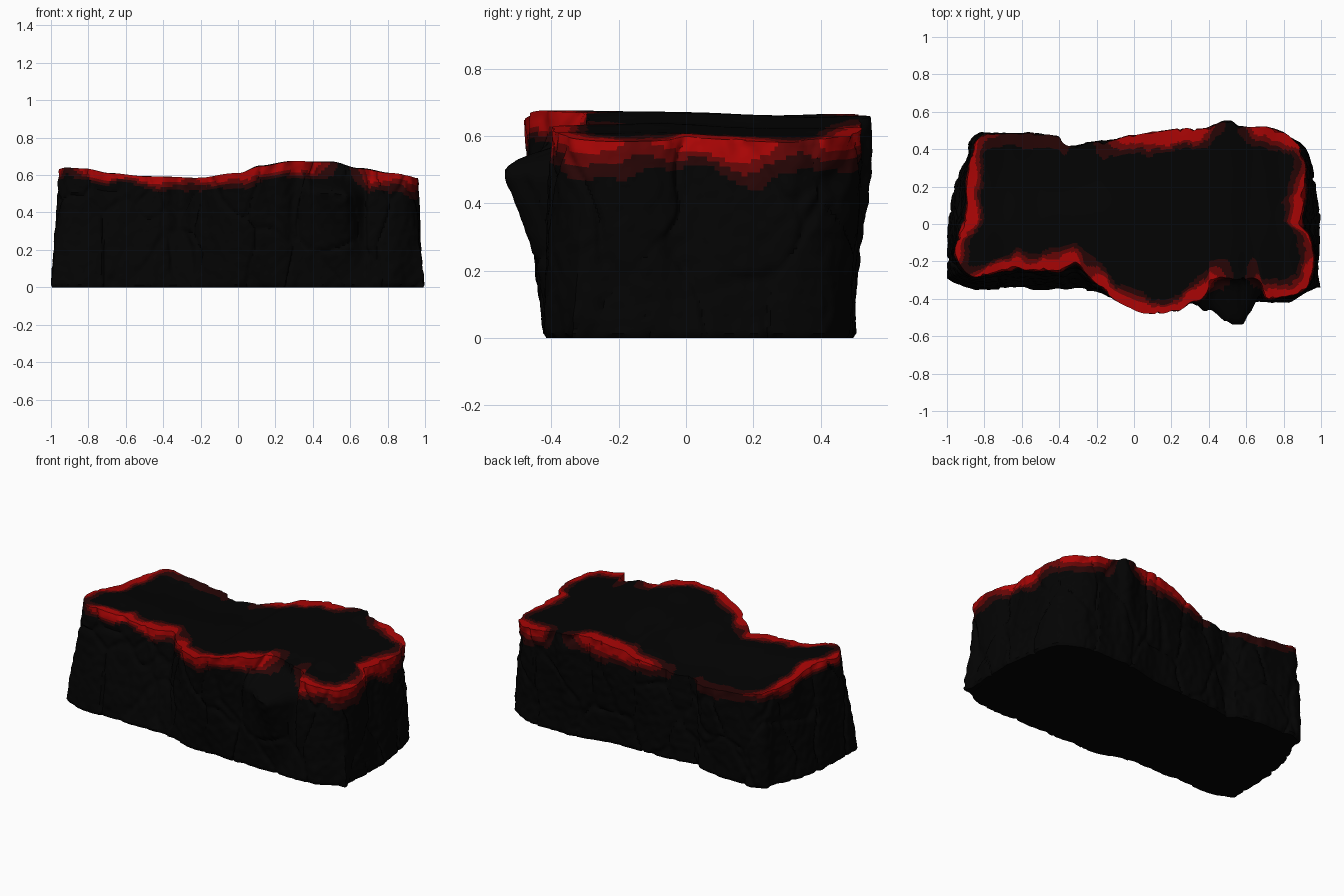
import bpy
import bmesh
import math
from mathutils import Vector, noise

cube = bpy.data.objects.get("Cube")
if cube:
    bpy.data.objects.remove(cube)


def make_material(name, colour):
    material = bpy.data.materials.new(name)
    material.use_nodes = True
    material.diffuse_color = (*colour, 1)
    shader = material.node_tree.nodes["Principled BSDF"]
    shader.inputs["Base Color"].default_value = (*colour, 1)
    shader.inputs["Roughness"].default_value = 1
    return material


def smoothstep(low, high, value):
    t = min(max((value - low) / (high - low), 0), 1)
    return t * t * (3 - 2 * t)


def clamp(value, low, high):
    return min(max(value, low), high)


# Outline of the upper rim, anticlockwise, in hundredths
RIM = [(-94, -20), (-87, -27), (-78, -27), (-66, -24), (-52, -25), (-40, -24),
       (-31, -20), (-24, -28), (-15, -37), (-4, -44), (8, -48), (22, -47),
       (30, -42), (37, -39), (43, -30), (56, -29), (67, -30), (71, -40),
       (84, -38), (92, -33), (95, -20), (94, -8), (90, 0), (90, 10),
       (91, 22), (91, 37), (83, 46), (72, 51), (57, 52), (49, 55),
       (36, 51), (18, 50), (0, 48), (-16, 44), (-35, 42), (-41, 47),
       (-55, 48), (-72, 48), (-81, 48), (-86, 44), (-87, 36), (-90, 22),
       (-89, 8), (-94, -8), (-96, -14)]

# Height of the upper surface along x
RIDGE = [(-1, .62), (-.92, .64), (-.82, .635), (-.68, .61), (-.5, .595), (-.2, .585),
         (0, .61), (.12, .65), (.3, .675), (.5, .67), (.65, .635), (.82, .61), (1, .58)]

# Places where the glowing rim fades: x, y, radius, strength
FADES = [(.56, -.3, .12, 1), (.53, .54, .13, 1), (-.27, .43, .22, 1), (-.65, .48, .24, .75),
         (.92, .32, .13, .6), (-.26, -.25, .09, .5), (.95, -.16, .1, .45), (-.92, -.25, .08, .9)]

STEPS, WALL_ROWS, CAP_RINGS = 14, 44, 28


def ridge_height(x):
    for (x0, z0), (x1, z1) in zip(RIDGE, RIDGE[1:]):
        if x <= x1:
            return z0 + (z1 - z0) * smoothstep(x0, x1, x)
    return RIDGE[-1][1]


def surface_height(x, y):
    """Ridge profile, sinking towards the back at low x."""
    sink = .012 + .03 * smoothstep(.1, -.4, x)
    bumps = .005 * noise.noise(Vector((x * 5, y * 5, 0)))
    return ridge_height(x) - sink * smoothstep(-.1, .3, y) + bumps


def smooth_outline(points):
    """Closed curve through all the points."""
    result = []
    count = len(points)
    for i in range(count):
        a, b, c, d = (Vector(points[(i + k) % count]) / 100 for k in (-1, 0, 1, 2))
        for s in range(STEPS):
            t = s / STEPS
            result.append((b * 2 + (c - a) * t + (a * 2 - b * 5 + c * 4 - d) * t ** 2
                           + (b * 3 - a - c * 3 + d) * t ** 3) / 2)
    return result


def foot_point(p):
    """Ground point below a rim point: ends flare, corners are rounded, back tucks under."""
    x, y = p
    flare = .1 * smoothstep(.78, .9, abs(x)) * smoothstep(-.41, -.2, y)
    flare *= 1 - .75 * smoothstep(.05, .4, y)
    foot_x = clamp(x + math.copysign(flare, x), -1, .995)
    front = -.35 - .07 * smoothstep(-.3, 0, x) + .1 * smoothstep(.82, .98, abs(x))
    foot_y = min(y, .5 - .055 * smoothstep(-.75, -.35, x) * (1 - smoothstep(.1, .5, x)))
    foot_y += (front - foot_y) * smoothstep(-.08, -.21, y)
    return Vector((foot_x, foot_y))


def glow_strength(p):
    glow = 1
    for x, y, radius, strength in FADES:
        glow *= 1 - strength * math.exp(-((p - Vector((x, y))).length / radius) ** 2)
    return glow


def rock_relief(p):
    """Vertical lumps cut by narrow cracks."""
    lumps = noise.noise(Vector((p.x * 7, p.y * 7, p.z * 2))) * .014
    chips = noise.noise(p * 26) * .006
    warped = Vector((p.x * 4, p.y * 4, p.z * 2)) + noise.noise_vector(p * 4) * .3
    near = noise.voronoi(warped)[0]
    crack = 1 - smoothstep(0, .1, near[1] - near[0])
    return lumps + chips - .012 * crack


def wall_column(rim, outward):
    """Points from the ground up to the rim, with the ledge at the front."""
    foot = foot_point(rim)
    top = surface_height(*rim)
    column = []
    for row in range(WALL_ROWS + 1):
        t = row / WALL_ROWS
        flat = foot.lerp(rim, smoothstep(.1, .85, t) if rim.y > .4 else t)
        if rim.y < -.2:
            reach = smoothstep(.28, .54, rim.x) * (1 - smoothstep(.56, .72, rim.x))
            profile = (t / .75) ** 1.4 if t <= .75 else 1 - smoothstep(.75, .93, t)
            flat.y -= .23 * reach * profile
        point = Vector((flat.x, flat.y, top * t))
        push = rock_relief(point) - (.01 if row == 0 else 0)
        point.xy = flat + outward * push
        column.append(point)
    return column


# Build each column from the ground, over the rim, to the middle of the top
outline = smooth_outline(RIM)
total = len(outline)
bm = bmesh.new()
columns = []
for i, rim in enumerate(outline):
    tangent = outline[(i + 8) % total] - outline[i - 8]
    outward = Vector((tangent.y, -tangent.x)).normalized()
    points = wall_column(rim, outward)
    edge = points[-1]
    middle = Vector((clamp(edge.x, -.6, .6), .05))
    for ring in range(1, CAP_RINGS + 1):
        flat = edge.xy.lerp(middle, (ring / CAP_RINGS) ** 1.6)
        points.append(Vector((flat.x, flat.y, surface_height(*flat))))
    columns.append([bm.verts.new(p) for p in points])


def band_index(column, row, glow):
    """Colour band from distance to the rim, broken up by noise."""
    here = (column[row].co + column[row + 1].co) / 2
    rim = column[WALL_ROWS].co
    away = (here - rim).length
    reach = .07 + .04 * smoothstep(-.2, .15, rim.x) if row < WALL_ROWS else .105
    reach *= 1 + .4 * noise.noise(rim * 5)
    value = glow * (1.05 - away / reach + .35 * noise.noise(here * 10))
    return sum(value > limit for limit in (.08, .33, .56)) if away < .15 else 0


for i, column in enumerate(columns):
    following = columns[(i + 1) % total]
    glow = glow_strength(column[WALL_ROWS].co.xy)
    for row in range(len(column) - 1):
        face = bm.faces.new((column[row], following[row], following[row + 1], column[row + 1]))
        face.material_index = band_index(column, row, glow)
bm.faces.new([column[0] for column in reversed(columns)])
bmesh.ops.remove_doubles(bm, verts=bm.verts, dist=.0001)

mesh = bpy.data.meshes.new("rock_platform")
bm.to_mesh(mesh)
bm.free()
for name, colour in (("black_rock", (.001, .001, .001)),
                     ("dark_ember", (.02, .0015, .0015)),
                     ("deep_red", (.13, .0015, .0015)),
                     ("bright_red", (.4, .0015, .0015))):
    mesh.materials.append(make_material(name, colour))

rock = bpy.data.objects.new("rock_platform", mesh)
bpy.context.collection.objects.link(rock)
bpy.context.view_layer.objects.active = rock
rock.select_set(True)
bpy.ops.object.shade_smooth_by_angle(angle=math.radians(40))
